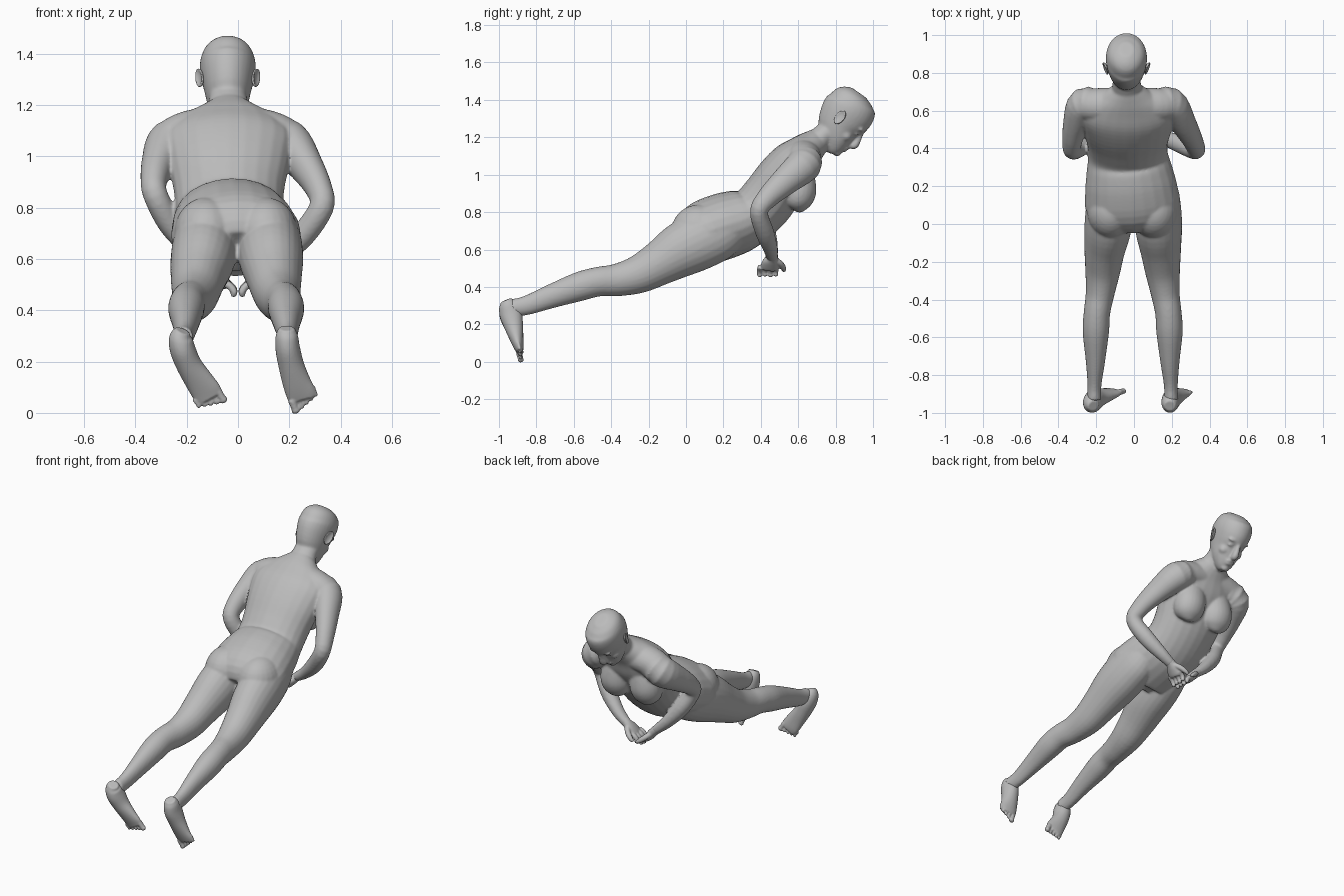
import bpy, bmesh, math
from mathutils import Vector, Matrix

skin = bpy.data.materials.new("grey skin")
skin.diffuse_color = (0.5, 0.5, 0.5, 1)
CX = -0.035  # midline of chest and head


def catmull(a, b, c, d, t):
    return [0.5 * (2*q + (r-p)*t + (2*p-5*q+4*r-s)*t*t + (3*q-p-3*r+s)*t**3)
            for p, q, r, s in zip(a, b, c, d)]


def loft(bm, rings, hint=(1, 0, 0), steps=4, seg=24):
    """Closed tube through rings (x, y, z, half width along hint, half depth)."""
    r = [rings[0]] + list(rings) + [rings[-1]]
    pts = []
    for i in range(len(rings) - 1):
        pts += [catmull(r[i], r[i+1], r[i+2], r[i+3], k / steps) for k in range(steps)]
    pts.append(rings[-1])
    loops = []
    for i, p in enumerate(pts):
        tan = (Vector(pts[min(i+1, len(pts)-1)][:3]) - Vector(pts[max(i-1, 0)][:3])).normalized()
        side = Vector(hint)
        side = (side - tan * side.dot(tan)).normalized()
        up = tan.cross(side)
        loops.append([bm.verts.new(Vector(p[:3]) + side * p[3] * math.cos(a) + up * p[4] * math.sin(a))
                      for a in (2 * math.pi * k / seg for k in range(seg))])
    for a, b in zip(loops, loops[1:]):
        for k in range(seg):
            bm.faces.new((a[k], a[(k+1) % seg], b[(k+1) % seg], b[k]))
    bm.faces.new(loops[0][::-1])
    bm.faces.new(loops[-1])


def ball(bm, pos, size, rot=Matrix.Identity(4)):
    m = Matrix.Translation(pos) @ rot @ Matrix.Diagonal((*size, 1))
    bmesh.ops.create_uvsphere(bm, u_segments=24, v_segments=16, radius=1, matrix=m)


def fuse(name, bm, voxel, smooth):
    """Merge overlapping volumes into one continuous skin."""
    bmesh.ops.recalc_face_normals(bm, faces=bm.faces)
    me = bpy.data.meshes.new(name)
    bm.to_mesh(me)
    bm.free()
    me.materials.append(skin)
    ob = bpy.data.objects.new(name, me)
    bpy.context.collection.objects.link(ob)
    mod = ob.modifiers.new("merge", 'REMESH')
    mod.mode = 'VOXEL'
    mod.voxel_size = voxel
    mod.use_smooth_shade = True
    sm = ob.modifiers.new("relax", 'SMOOTH')
    sm.factor, sm.iterations = 0.5, smooth
    return ob


# Body: torso, shoulders, neck, breasts, buttocks, legs and arms
bm = bmesh.new()
loft(bm, [(0, .03, .63, .17, .11), (-.005, .085, .68, .248, .168), (-.015, .185, .72, .245, .178),
          (-.025, .285, .752, .228, .17), (-.032, .365, .79, .212, .15), (-.035, .44, .87, .216, .15),
          (CX, .515, .98, .238, .142), (CX, .585, 1.065, .25, .13), (CX, .64, 1.125, .205, .10),
          (CX, .685, 1.165, .13, .08), (CX, .715, 1.19, .085, .066)])
loft(bm, [(CX, .62, 1.10, .10, .08), (CX, .69, 1.165, .088, .07), (-.038, .735, 1.21, .076, .062),
          (-.04, .785, 1.25, .072, .062), (-.04, .82, 1.285, .068, .06)])
loft(bm, [(CX + x, .63, z, r, r * 1.1) for x, z, r in
          ((-.25, 1.06, .07), (-.16, 1.095, .082), (0, 1.115, .085), (.16, 1.095, .082), (.25, 1.06, .07))],
     hint=(0, .3, 1))
for s in (-1, 1):
    loft(bm, [(CX + s * x, y, z, w, d) for x, y, z, w, d in
              ((.085, .615, 1.07, .07, .05), (.095, .612, .99, .09, .078), (.104, .603, .915, .1, .094),
               (.106, .592, .855, .088, .08), (.106, .585, .82, .055, .05), (.106, .58, .808, .02, .02))])
    ball(bm, (s * .116 - .008, .07, .70), (.125, .148, .14))
    o = -.014 if s < 0 else 0
    loft(bm, [(s*.11, .27, .745, .09, .11), (s*.118, .18, .70, .115, .15), (s*.124 + o*.3, .08, .65, .126, .155),
              (s*.131 + o*.6, -.03, .595, .124, .145), (s*.142 + o, -.145, .525, .107, .119),
              (s*.152 + o, -.255, .467, .092, .102), (s*.166 + o, -.37, .437, .076, .087),
              (s*.182 + o, -.47, .428, .07, .079), (s*.188 + o, -.57, .402, .07, .078),
              (s*.19 + o, -.72, .35, .052, .064), (s*.195 + o, -.85, .302, .037, .052),
              (s*.197 + o, -.93, .288, .037, .046)])
arms = {
    "left": [(-.17, .62, 1.09, .08, .08), (-.262, .632, 1.055, .09, .094), (-.308, .53, .98, .068, .076),
             (-.328, .43, .905, .052, .057), (-.32, .388, .845, .048, .048), (-.262, .42, .735, .048, .05),
             (-.18, .45, .635, .037, .04), (-.105, .462, .565, .027, .03)],
    "right": [(.10, .62, 1.09, .08, .08), (.19, .632, 1.055, .09, .094), (.263, .53, .965, .068, .076),
              (.317, .43, .87, .052, .057), (.325, .39, .80, .048, .048), (.255, .42, .695, .048, .05),
              (.17, .45, .61, .037, .04), (.095, .462, .555, .027, .03)]}
for rings in arms.values():
    loft(bm, rings)

# Head: lofted along its tilted up axis, face looking forward and down
face, up = Vector((0, .70, -.714)), Vector((0, .714, .70))
centre = Vector((-.04, .855, 1.31))
turn = Matrix((Vector((1, 0, 0)), face, up)).transposed().to_4x4()


def on_head(x, f, u):
    return centre + Vector((x, 0, 0)) + face * f + up * u


skull = [(-.186, .095, .026, .022), (-.167, .08, .048, .049), (-.12, .05, .075, .082), (-.06, .013, .092, .12),
         (0, -.005, .105, .139), (.05, -.015, .109, .139), (.09, -.03, .1, .122), (.12, -.038, .078, .092),
         (.14, -.042, .038, .047)]
loft(bm, [(*on_head(0, f, u), w, d) for u, f, w, d in skull], seg=32)
loft(bm, [(*on_head(0, f, u), w, d) for f, u, w, d in
          ((.116, .005, .013, .014), (.13, -.035, .016, .018), (.14, -.073, .022, .022), (.125, -.092, .016, .016))])
for u, w in ((-.115, .032), (-.133, .028)):  # lips
    ball(bm, on_head(0, .121, u), (w, .014, .009), turn)
ball(bm, on_head(0, .105, -.167), (.028, .02, .021), turn)  # chin
for s in (-1, 1):
    ball(bm, on_head(s * .042, .101, -.024), (.02, .016, .011), turn)  # eye
    ball(bm, on_head(s * .042, .104, .01), (.034, .02, .011), turn)  # brow
    ball(bm, on_head(s * .05, .07, -.07), (.032, .035, .03), turn)  # cheek
fuse("body", bm, .0075, 6)

# Ears: dished shells
for s, side in ((-1, "left"), (1, "right")):
    bm = bmesh.new()
    pos = on_head(s * .112, -.02, -.025)
    lean = turn @ Matrix.Rotation(s * -.45, 4, 'Z') @ Matrix.Rotation(s * .2, 4, 'Y')
    bmesh.ops.create_uvsphere(bm, u_segments=20, v_segments=12, radius=1)
    for v in bm.verts:
        if v.co.x * s > 0:
            v.co.x *= -.2 + 1.2 * min(1, (v.co.y**2 + v.co.z**2)) ** 2
    bmesh.ops.transform(bm, verts=bm.verts, matrix=Matrix.Translation(pos) @ lean @ Matrix.Diagonal((.015, .027, .043, 1)))
    fuse(side + "_ear", bm, .004, 1)

# Hands: palm, four curled fingers and a thumb, meeting at the midline
for s, side in ((-1, "left"), (1, "right")):
    bm = bmesh.new()
    wx, _, wz = arms[side][-1][:3]
    loft(bm, [(wx + s*.025, .46, wz + .02, .029, .028), (wx, .461, wz, .031, .027),
              (s*.072, .453, .53, .046, .026), (s*.05, .446, .503, .048, .022), (s*.042, .444, .493, .042, .016)],
         hint=(0, 1, 0))
    for i in range(4):
        y = .398 + i * .029
        z = .004 * (i % 2)
        loft(bm, [(s*.055, y, .508, .015, .015), (s*.029, y - .004, .492 + z, .015, .015),
                  (s*.015, y - .006, .47 + z, .014, .014), (s*.023, y - .002, .455 + z, .009, .009)],
             hint=(0, 1, 0), seg=12)
    loft(bm, [(s*.085, .472, .545, .019, .019), (s*.064, .503, .525, .017, .017),
              (s*.036, .52, .503, .015, .015), (s*.012, .524, .485, .01, .01)], hint=(0, 1, 0), seg=12)
    fuse(side + "_hand", bm, .005, 2)

# Feet: heel to ball, then five toes fanned across the end
feet = {
    "left": [(-.215, -.963, .32, .03, .028), (-.224, -.952, .292, .045, .05), (-.215, -.936, .245, .05, .06),
             (-.19, -.92, .185, .05, .05), (-.152, -.905, .125, .055, .036), (-.122, -.894, .08, .058, .025),
             (-.108, -.89, .056, .052, .018)],
    "right": [(.19, -.963, .33, .03, .028), (.19, -.952, .302, .043, .05), (.194, -.936, .25, .048, .06),
              (.208, -.92, .185, .05, .05), (.228, -.905, .12, .055, .036), (.246, -.894, .075, .058, .025),
              (.252, -.89, .053, .052, .018)]}
for s, side in ((-1, "left"), (1, "right")):
    bm = bmesh.new()
    rings = feet[side]
    loft(bm, rings)
    end = Vector(rings[-1][:3])
    along = (end - Vector(rings[-3][:3])).normalized()
    across = Vector((0, 1, 0)).cross(along).normalized()
    across *= -s if across.x > 0 else s  # points to the big toe
    for i in range(5):
        r = .017 if i == 0 else .0115 - .0006 * i
        root = end + across * (.04 - .0225 * i - (.004 if i else 0)) - along * (.012 + .005 * i)
        tip = root + along * (.056 - .004 * i)
        loft(bm, [(*root, r, r), (*root.lerp(tip, .6), r * .85, r * .9), (*root.lerp(tip, .85), r, r * .9),
                  (*tip, r * .55, r * .5)], seg=12)
    fuse(side + "_foot", bm, .005, 2)
